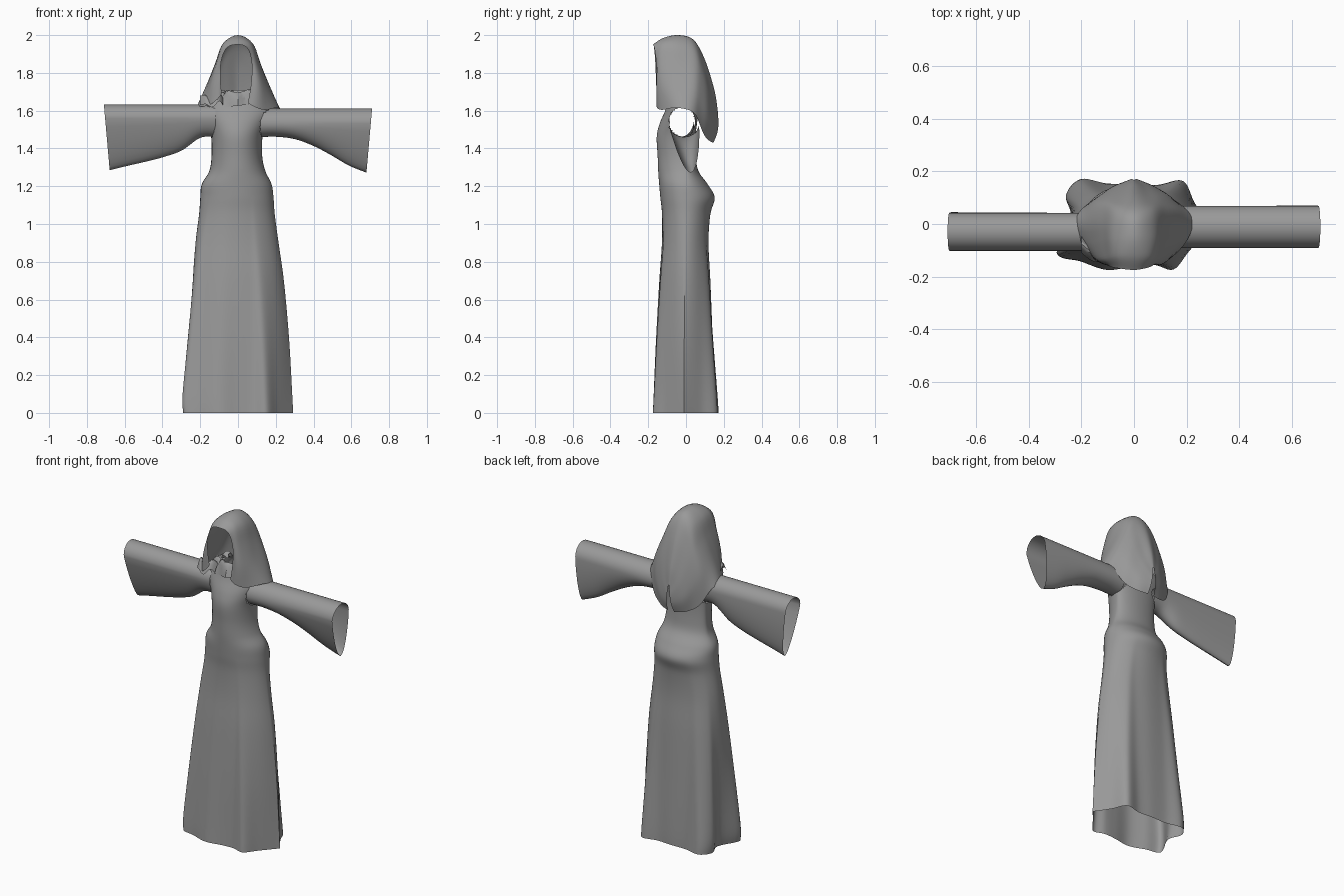
import bpy, bmesh, math

cube = bpy.data.objects.get("Cube")
if cube:
    bpy.data.objects.remove(cube)

cloth = bpy.data.materials.new("grey cloth")
cloth.use_nodes = True
GREY = (0.32, 0.32, 0.32, 1)
cloth.diffuse_color = GREY
cloth.node_tree.nodes["Principled BSDF"].inputs["Base Color"].default_value = GREY


def spline(points, t):
    """Smooth curve through a list of equal-length tuples, t from 0 to 1."""
    last = len(points) - 1
    i = min(int(t * last), last - 1)
    f = t * last - i
    p0, p1, p2, p3 = (points[min(max(k, 0), last)] for k in range(i - 1, i + 3))
    return [b + f * ((c - a) + f * ((2 * a - 5 * b + 4 * c - d) + f * (3 * b - a - 3 * c + d))) / 2
            for a, b, c, d in zip(p0, p1, p2, p3)]


def sheet(name, grid, closed=False, keep=None, angle=40):
    """Skin a grid of points as an open cloth surface."""
    bm = bmesh.new()
    rows = [[bm.verts.new(p) for p in row] for row in grid]
    count = len(rows[0])
    for low, high in zip(rows, rows[1:]):
        for j in range(count if closed else count - 1):
            k = (j + 1) % count
            face = bm.faces.new((low[j], low[k], high[k], high[j]))
            if keep and not keep(face.calc_center_median()):
                bm.faces.remove(face)
    bmesh.ops.remove_doubles(bm, verts=bm.verts, dist=0.0005)
    bmesh.ops.recalc_face_normals(bm, faces=bm.faces)
    mesh = bpy.data.meshes.new(name)
    bm.to_mesh(mesh)
    bm.free()
    mesh.materials.append(cloth)
    obj = bpy.data.objects.new(name, mesh)
    bpy.context.collection.objects.link(obj)
    bpy.ops.object.select_all(action="DESELECT")
    obj.select_set(True)
    bpy.context.view_layer.objects.active = obj
    bpy.ops.object.shade_smooth_by_angle(angle=math.radians(angle))


# Gown: height, right, left, front and back extents
gown = [
    (0, -.295, .292, -.178, .174), (.1, -.302, .287, -.174, .17),
    (.4, -.282, .27, -.162, .152), (.7, -.257, .243, -.145, .135),
    (.9, -.235, .215, -.13, .122), (1.05, -.21, .195, -.128, .13),
    (1.14, -.2, .188, -.136, .152), (1.21, -.192, .178, -.142, .115),
    (1.28, -.152, .145, -.147, .066), (1.36, -.14, .128, -.15, .052),
    (1.46, -.142, .13, -.155, .05), (1.53, -.16, .155, -.14, .058),
    (1.6, -.19, .19, -.11, .065), (1.645, -.165, .165, -.095, .06),
    (1.68, -.08, .08, -.08, .05)]

# Pleated outline of the hem, counterclockwise from the left side
hem = [(.29, -.01), (.23, .08), (.185, .165), (.09, .15), (0, .155), (-.1, .155), (-.2, .172),
       (-.25, .11), (-.225, .02), (-.285, -.11), (-.2, -.14), (-.1, -.172), (0, -.158),
       (.08, -.154), (.15, -.17), (.21, -.1), (.29, -.01)]


def gown_ring(t, sides=96):
    z, right, left, front, back = spline(gown, t)
    # Pleats fade out toward the waist
    fold = max(0, 1 - z / 1.15)
    ring = []
    for j in range(sides):
        px, py = spline(hem, j / sides)
        px, py = px / .29, py / .175
        reach = math.hypot(px, py)
        scale = (1 + (reach - 1) * fold) / reach
        ring.append((px * scale * (left if px > 0 else -right),
                     py * scale * (back if py > 0 else -front), z))
    return ring


def outside_armhole(p):
    return abs(p.x) < .08 or math.hypot((p.y + .02) / .068, (p.z - 1.54) / .08) > 1


sheet("gown", [gown_ring(i / 84) for i in range(85)], True, outside_armhole)

# Sleeves: side, top, depth, radius, then distance out and height of the lower edge
sleeves = {
    "right_sleeve": (-1, 1.632, -.03, .072, [(.12, 1.46), (.2, 1.457), (.3, 1.39), (.4, 1.355),
                                             (.5, 1.33), (.6, 1.308), (.7, 1.285)]),
    "left_sleeve": (1, 1.612, -.011, .08, [(.12, 1.46), (.2, 1.462), (.3, 1.45), (.4, 1.415),
                                           (.5, 1.365), (.6, 1.31), (.7, 1.272)])}


def sleeve_ring(side, top, y, radius, path, t, sides=36):
    out, bottom = spline(path, t)
    middle = top - radius
    drop = max(0, middle - bottom - radius)
    ring = []
    for j in range(sides):
        a = math.tau * j / sides
        c, s = math.cos(a), math.sin(a)
        width, shift = radius * c, 0
        z = middle + radius * s
        if s < 0:
            # Long hanging cuff that narrows below
            z = middle + (middle - bottom) * s
            width *= 1 - 1.4 * drop * -s
            shift = .2 * drop * -s
        lean = .03 * t * (top - z) / .34
        ring.append((side * (out + .01 * t - lean), y + width + shift, z))
    return ring


for name, settings in sleeves.items():
    sheet(name, [sleeve_ring(*settings, i / 30) for i in range(31)], True)

# Hood: arches from the crown down one side, listed from face to back
arches = [
    [(0, -.175, 1.95), (.05, -.168, 1.93), (.072, -.16, 1.85), (.068, -.155, 1.74), (.052, -.15, 1.64)],
    [(0, -.12, 1.985), (.068, -.12, 1.955), (.1, -.13, 1.86), (.125, -.14, 1.73), (.13, -.14, 1.605)],
    [(0, -.04, 2), (.078, -.04, 1.955), (.12, -.04, 1.85), (.165, -.05, 1.73), (.215, -.04, 1.615)],
    [(0, .04, 1.975), (.07, .045, 1.93), (.12, .05, 1.82), (.17, .05, 1.7), (.208, .05, 1.58)],
    [(0, .1, 1.87), (.06, .095, 1.83), (.105, .1, 1.74), (.14, .1, 1.62), (.15, .09, 1.48)],
    [(0, .15, 1.71), (.04, .145, 1.66), (.065, .145, 1.6), (.085, .14, 1.52), (.085, .125, 1.44)],
    [(0, .168, 1.6), (.005, .17, 1.57), (.01, .172, 1.53), (.015, .165, 1.48), (.02, .145, 1.43)]]
full_arches = [[(-x, y, z) for x, y, z in arch[:0:-1]] + arch for arch in arches]


def hood_point(u, v):
    x, y, z = spline([spline(arch, (v + 1) / 2) for arch in full_arches], u)
    drop = abs(v)
    # Soft creases running down the cloth
    crease = .006 * drop * math.sin(26 * u + 3 * v) * (1 - u)
    x *= 1 + crease * 4
    y += crease
    if v < 0:
        # The right front edge is pulled open and gathered up
        gather = max(0, 1 - 3 * u) * drop
        x -= .035 * gather
        z += .05 * gather * drop
    return (x, y, z)


sheet("hood", [[hood_point(i / 36, j / 20) for j in range(-20, 21)] for i in range(37)])


# Gathered cowl around the neck
def cowl_ring(t, sides=40):
    ring = []
    for j in range(sides):
        a = math.tau * j / sides
        ripple = math.sin(7 * a + 4 * t) + .6 * math.sin(11 * a)
        r = 1 - .45 * t + .06 * ripple
        slump = .02 * math.cos(a - 3.6)
        ring.append((.155 * r * math.cos(a), -.02 + .095 * r * math.sin(a),
                     1.635 + .07 * math.sin(2.2 * t) + .008 * ripple * t - slump * (1 - t)))
    return ring


sheet("neck_cowl", [cowl_ring(i / 8) for i in range(9)], True, angle=30)


# Loose crumpled fold lying on the right shoulder
def shoulder_fold(u, v):
    a = u * math.pi
    return (-.2 + .12 * u, -.11 - .035 * math.sin(a) + .07 * v,
            1.63 + .025 * math.sin(3 * a + v) * u + .05 * math.sin(math.pi * v))


sheet("shoulder_fold", [[shoulder_fold(i / 12, j / 8) for j in range(9)] for i in range(13)], angle=30)
